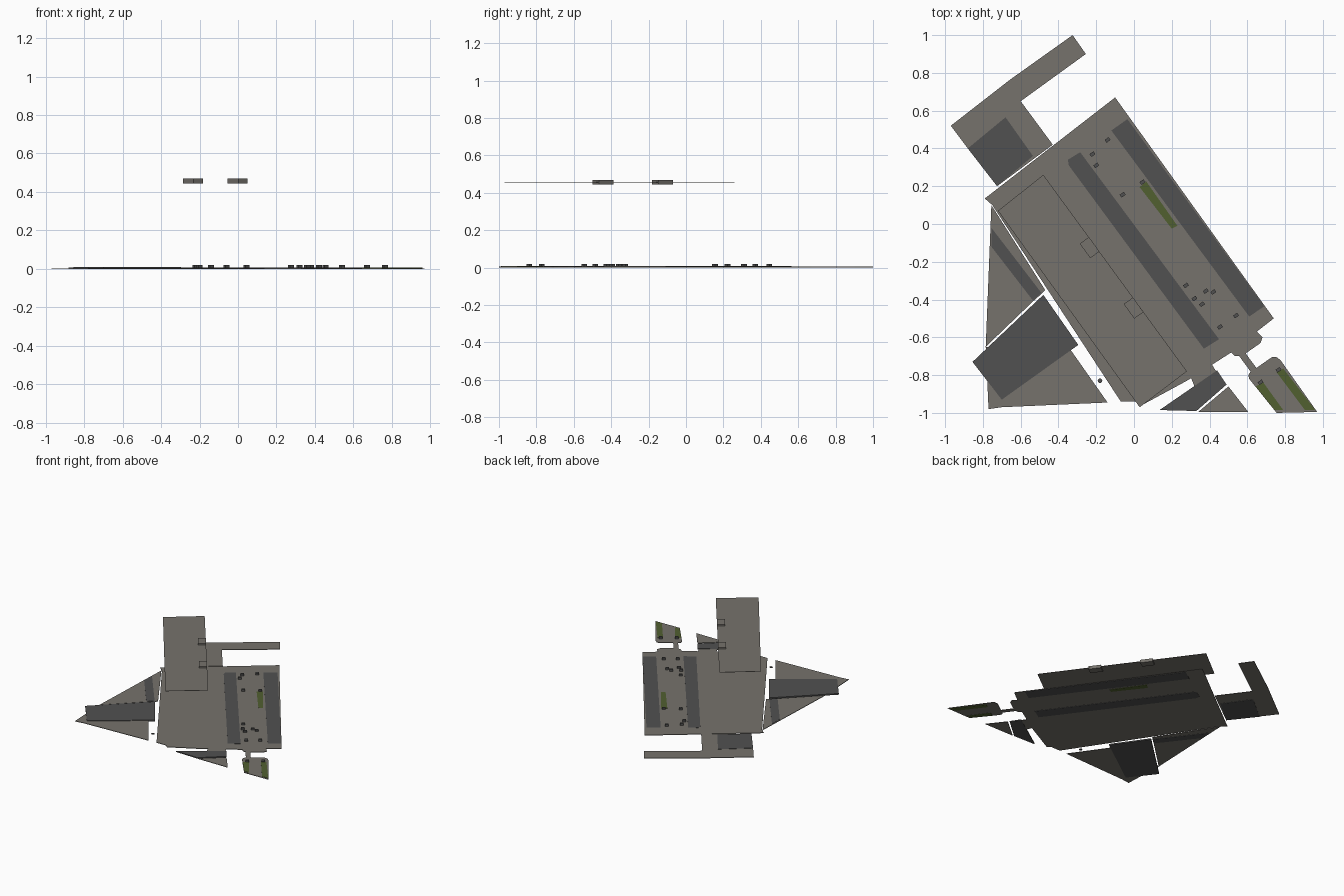
import bpy, bmesh, math
from mathutils import Vector, Matrix

if "Cube" in bpy.data.objects:
    bpy.data.objects.remove(bpy.data.objects["Cube"])


def mat(name, c):
    m = bpy.data.materials.new(name)
    m.diffuse_color = (*c, 1)
    m.use_nodes = True
    m.node_tree.nodes["Principled BSDF"].inputs["Base Color"].default_value = m.diffuse_color
    return m


STONE = mat("warm_grey", (0.18, 0.168, 0.15))
DARK = mat("dark_grey", (0.083, 0.083, 0.083))
GREEN = mat("grass_green", (0.082, 0.115, 0.03))
HEADING = math.atan2(-1.17, 0.84)   # long axis of the whole layout


def finish(name, bm, material):
    bmesh.ops.recalc_face_normals(bm, faces=bm.faces)
    me = bpy.data.meshes.new(name)
    bm.to_mesh(me)
    bm.free()
    me.materials.append(material)
    ob = bpy.data.objects.new(name, me)
    bpy.context.collection.objects.link(ob)
    return ob


def plate(name, pts, z0, z1, material):
    """Thin slab with the given outline."""
    bm = bmesh.new()
    f = bm.faces.new([bm.verts.new((x, y, z0)) for x, y in pts])
    r = bmesh.ops.extrude_face_region(bm, geom=[f])
    top = [v for v in r["geom"] if isinstance(v, bmesh.types.BMVert)]
    bmesh.ops.translate(bm, verts=top, vec=(0, 0, z1 - z0))
    return finish(name, bm, material)


def block(name, x, y, z0, z1, length, width, material):
    """Box turned to follow the layout's long axis."""
    bm = bmesh.new()
    m = (Matrix.Translation((x, y, (z0 + z1) / 2)) @ Matrix.Rotation(HEADING, 4, 'Z')
         @ Matrix.Diagonal((length, width, z1 - z0, 1)))
    bmesh.ops.create_cube(bm, size=1, matrix=m)
    return finish(name, bm, material)


LOW, HIGH = 0.002, 0.006      # stone slabs
DLOW, DHIGH = 0.0, 0.008      # inlays show on both sides

# main deck
plate("main_deck", [(-.10, .67), (.74, -.50), (.65, -.57), (.68, -.60), (.67, -.63),
                    (.57, -.70), (.535, -.70), (.515, -.68), (.28, -.83), (.04, -.96),
                    (.01, -.94), (-.07, -.94), (-.75, .10), (-.79, .135)], LOW, HIGH, STONE)

# cross bar and its stem
plate("cross_bar", [(-.97, .52), (-.655, .765), (-.325, 1.0), (-.255, .90), (-.60, .65),
                    (-.88, .40)], LOW, HIGH, STONE)
plate("bar_stem", [(-.88, .40), (-.60, .65), (-.43, .42), (-.725, .20)], LOW, HIGH, STONE)
plate("stem_inlay", [(-.88, .40), (-.68, .565), (-.535, .36), (-.725, .20)], DLOW, DHIGH, DARK)

# left wing: two triangles, a pier and a side strip
plate("upper_wing", [(-.755, .10), (-.47, -.35), (-.49, -.37), (-.535, -.41),
                     (-.785, -.65)], LOW, HIGH, STONE)
plate("lower_wing", [(-.785, -.65), (-.77, -.98), (-.70, -.97), (-.14, -.945), (-.34, -.66)],
      LOW, HIGH, STONE)
plate("wing_pier", [(-.855, -.73), (-.70, -.93), (-.295, -.64), (-.48, -.375)],
      DLOW, DHIGH + .002, DARK)
plate("wing_strip", [(-.755, -.02), (-.49, -.365), (-.535, -.405), (-.755, -.12)],
      DLOW, DHIGH, DARK)

# right lower wing
plate("tail_wing_inlay", [(.135, -.985), (.44, -.775), (.49, -.85), (.33, -.99)],
      DLOW, DHIGH, DARK)
plate("tail_wing", [(.34, -.995), (.50, -.86), (.605, -.995)], LOW, HIGH, STONE)
plate("tail_wing_edge", [(.30, -.81), (.32, -.86), (.435, -.78), (.41, -.74)], LOW, HIGH, STONE)

# small island with its connector and lawns
plate("island", [(.605, -.80), (.615, -.785), (.73, -.705), (.755, -.705), (.775, -.72),
                 (.97, -.995), (.755, -1.0), (.61, -.82)], LOW, HIGH, STONE)
plate("connector", [(.55, -.69), (.58, -.67), (.65, -.765), (.62, -.785)], LOW, HIGH, STONE)
plate("island_lawn_left", [(.645, -.86), (.685, -.84), (.79, -.985), (.745, -.985)],
      DLOW, DHIGH, GREEN)
plate("island_lawn_right", [(.755, -.785), (.79, -.765), (.96, -.985), (.905, -.985)],
      DLOW, DHIGH, GREEN)
plate("deck_lawn", [(.03, .195), (.065, .225), (.23, -.01), (.20, -.025)], DLOW, DHIGH, GREEN)

# long dark strips of the deck
plate("outer_strip", [(-.12, .495), (-.035, .555), (.69, -.435), (.61, -.49)],
      DLOW, DHIGH, DARK)
plate("inner_strip", [(-.35, .34), (-.345, .31), (.37, -.66), (.45, -.61), (-.285, .38)],
      DLOW, DHIGH, DARK)

# low blocks on the deck and island
spots = [(-.14, .445), (-.22, .37), (-.20, .31), (-.06, .155), (.045, .222), (.275, -.325),
         (.38, -.355), (.42, -.36), (.36, -.425), (.32, -.395), (.54, -.485), (.455, -.545),
         (.67, -.838), (.765, -.772)]
for i, (x, y) in enumerate(spots):
    block(f"low_block_{i + 1}", x, y, HIGH, .02, .018, .026, DARK)

# round cover beside the lower wing
plate("round_cover", [(-.18 + .012 * math.cos(a * math.pi / 6),
                       -.83 + .012 * math.sin(a * math.pi / 6)) for a in range(12)],
      LOW, HIGH, DARK)

# raised roof sheet and the two boxes on its edge
plate("raised_roof", [(-.72, .07), (-.48, .26), (.28, -.78), (.03, -.97)], .456, .458, STONE)
for i, (x, y) in enumerate([(-.235, -.125), (-.002, -.445)]):
    block(f"roof_box_{i + 1}", x, y, .445, .47, .095, .06, STONE)
